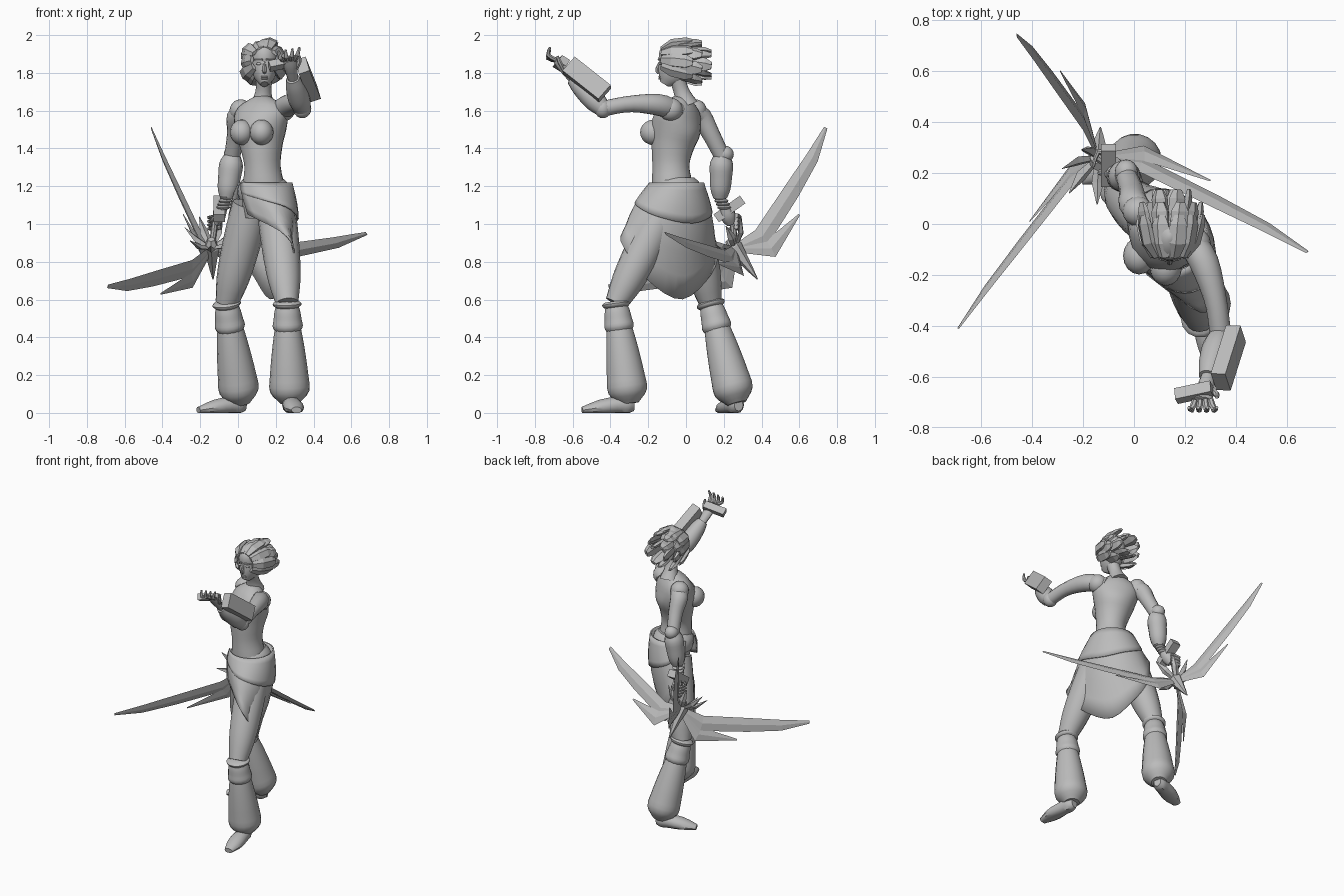
import bpy, bmesh, math
from mathutils import Vector, Matrix

if "Cube" in bpy.data.objects:
    bpy.data.objects.remove(bpy.data.objects["Cube"])

grey = bpy.data.materials.new("plain_grey")
grey.use_nodes = True
grey.diffuse_color = (0.5, 0.5, 0.5, 1)
grey.node_tree.nodes["Principled BSDF"].inputs["Base Color"].default_value = grey.diffuse_color


def point(x, y, z):
    return Vector((x, y, z))


RIGHTWARD, UPWARD, FORWARD = point(1, 0, 0), point(0, 0, 1), point(0, -1, 0)


def finish(name, bm, smooth=True):
    bmesh.ops.recalc_face_normals(bm, faces=bm.faces)
    mesh = bpy.data.meshes.new(name)
    bm.to_mesh(mesh)
    bm.free()
    part = bpy.data.objects.new(name, mesh)
    bpy.context.collection.objects.link(part)
    mesh.materials.append(grey)
    if smooth:
        bpy.ops.object.select_all(action="DESELECT")
        part.select_set(True)
        bpy.context.view_layer.objects.active = part
        bpy.ops.object.shade_smooth_by_angle(angle=math.radians(40))
    return part


def sample(values, t):
    """Read evenly spaced values along a smooth spline."""
    last = len(values) - 1
    i = min(int(t * last), last - 1)
    f = t * last - i
    before, a, b, after = values[max(i - 1, 0)], values[i], values[i + 1], values[min(i + 2, last)]
    start, stop = (b - before) / 2, (after - a) / 2
    ease = f * f * (3 - 2 * f)
    return a + (b - a) * ease + start * (f * (1 - f) ** 2) - stop * (f * f * (1 - f))


def loft(name, path, radii, depth=(1, 1), front=FORWARD, sides=14, rings=12, smooth=True):
    """Skin elliptical rings along a path; depth is the ring's front-to-side ratio."""
    bm, loops = bmesh.new(), []
    for i in range(rings):
        t = i / (rings - 1)
        ahead = (sample(path, min(t + .01, 1)) - sample(path, max(t - .01, 0))).normalized()
        across = front.cross(ahead).normalized()
        outward = ahead.cross(across)
        loop = []
        for k in range(sides):
            a = math.tau * k / sides
            offset = across * math.cos(a) + outward * math.sin(a) * sample(depth, t)
            co = sample(path, t) + offset * sample(radii, t)
            co.z = max(co.z, 0)
            loop.append(bm.verts.new(co))
        loops.append(loop)
    for low, high in zip(loops, loops[1:]):
        for k in range(sides):
            bm.faces.new((low[k - 1], low[k], high[k], high[k - 1]))
    bm.faces.new(loops[0])
    bm.faces.new(loops[-1])
    return finish(name, bm, smooth)


def ball(name, centre, *size):
    bm = bmesh.new()
    bmesh.ops.create_uvsphere(bm, u_segments=16, v_segments=10, radius=1)
    bmesh.ops.transform(bm, verts=bm.verts, matrix=Matrix.LocRotScale(centre, None, Vector(size)))
    finish(name, bm)


def block(name, start, end, width, depth, front):
    length = end - start
    across = front.cross(length).normalized()
    outward = length.normalized().cross(across)
    turn = Matrix((across * width, outward * depth, length)).transposed().to_4x4()
    bm = bmesh.new()
    bmesh.ops.create_cube(bm, size=1, matrix=Matrix.Translation((start + end) / 2) @ turn)
    finish(name, bm, False)


# Torso, turned towards the right
FACING = point(-.5, -.85, 0)
loft("torso", [point(.14, -.05, 1.04), point(.13, -.08, 1.3), point(.12, -.055, 1.5), point(.13, -.015, 1.67)],
     [.11, .12, .095, .112, .138, .15, .05], [.9, .9, 1.05, 1, .95, .65, .8], FACING, 20, 22)
for side, centre in (("right", point(.02, -.125, 1.485)), ("left", point(.125, -.17, 1.485))):
    ball(side + "_breast", centre, .063, .073, .068)
HEAD = point(.14, -.05, 1.86)
loft("neck", [point(.13, 0, 1.63), HEAD + UPWARD * -.08], [.065, .042, .045])

# Head and face
loft("head", [HEAD + point(0, -.065, -.12), HEAD + point(0, -.01, -.03), HEAD + UPWARD * .04, HEAD + UPWARD * .12],
     [.02, .06, .07, .073, .064, .01], (1.3, 1.3), sides=18)
loft("nose", [HEAD + FORWARD * .088, HEAD + point(0, -.102, -.045), HEAD + point(0, -.09, -.06)], [.005, .012, .008],
     front=RIGHTWARD, sides=8, rings=6)
for drop in (.08, .09):
    ball("lip", HEAD + point(0, -.085, -drop), .02, .012, .006)
for mirror in (-1, 1):
    ball("eye", HEAD + point(mirror * .03, -.085, -.012), .015, .008, .007)
    loft("brow", [HEAD + point(mirror * out, out / 2 - .1, .01) for out in (.01, .035, .06)], [.006, .004],
         front=UPWARD, sides=6, rings=5)
    ball("ear", HEAD + point(mirror * .075, .01, -.025), .01, .02, .03)

# Hair: broad wedge locks swept back from the hairline in three layers
for count, spread, root, reach, back in ((8, 2.1, .066, .118, -.08), (8, 2.5, .07, .112, -.03), (6, 2.8, .03, .065, .02)):
    for i in range(count):
        angle = spread * (2 * i / (count - 1) - 1)
        rim = point(math.sin(angle), 0, math.cos(angle))
        tip = reach + .008 * (-1) ** i
        path = [HEAD + rim * r + point(0, back + step, .006 - step / 8)
                for r, step in ((root, 0), (tip * .85, .055), (tip, .13), (tip * 1.04, .165))]
        loft("hair_lock", path, [.022, .038, .038, .02], (.45, .4), rim, 5, 4, False)


def finger(name, base, reach, curl, front):
    loft(name, [base, base + reach, base + reach + curl], [.013, .012, .006], front=front, sides=7, rings=5)


# Left arm, stretched forward with a raised forearm
elbow, wrist = point(.34, -.44, 1.61), point(.29, -.6, 1.77)
palm_end = wrist + point(-.02, -.09, .1)
loft("left_upper_arm", [point(.2, -.04, 1.59), point(.27, -.14, 1.63), point(.32, -.3, 1.635), elbow],
     [.05, .058, .044, .042], front=UPWARD)
ball("left_shoulder", point(.24, -.08, 1.605), .062, .065, .062)
ball("left_elbow_pad", elbow, .048, .045, .05)
loft("left_bracer", [elbow, wrist], [.045, .058, .052, .036], front=RIGHTWARD)
block("left_forearm_plate", point(.4, -.43, 1.69), point(.34, -.62, 1.84), .1, .06, point(1, .1, .2))
loft("left_hand", [wrist, palm_end], [.028, .032, .038, .034], [.9, .5], point(0, -.6, -.8), 10)
block("hand_grip", point(.165, -.675, 1.835), point(.305, -.645, 1.865), .05, .04, point(0, .5, .8))
for i in range(4):
    splay = .03 - .02 * i
    finger("left_finger", palm_end + RIGHTWARD * splay, point(splay / 2, -.04, .025 - .006 * i),
           point(splay / 3, .01, .04), RIGHTWARD)
finger("left_thumb", wrist + point(.015, -.05, .05), point(.02, -.02, .04), point(0, -.01, .03), RIGHTWARD)

# Right arm, hanging behind the body
elbow, wrist = point(-.03, .19, 1.36), point(-.06, .18, 1.14)
palm_end = point(-.11, .24, 1)
loft("right_upper_arm", [point(.05, .02, 1.59), point(0, .075, 1.57), point(-.01, .13, 1.48), elbow],
     [.05, .058, .048, .042])
ball("right_shoulder", point(.015, .05, 1.6), .06, .06, .06)
ball("right_elbow_pad", elbow + point(0, .015, .01), .045, .048, .045)
loft("right_bracer", [elbow, wrist], [.045, .063, .06, .054, .038])
loft("right_hand", [wrist, palm_end], [.028, .025, .04, .025], [1, .6], RIGHTWARD, 10)
for i in range(4):
    ball("wrist_ring", wrist.lerp(palm_end, i / 8), .037, .037, .013)
    knuckle = palm_end + point(.02, .025, .045 - .02 * i)
    finger("right_finger", knuckle, point(-.05, .02, -.01), point(-.02, -.06, 0), UPWARD)
finger("right_thumb", palm_end + point(.02, -.02, .06), point(-.03, -.02, -.02), point(-.02, 0, -.02), UPWARD)


# Legs: thigh, knee trim, cuff, ballooned trouser and flat-soled foot
def leg(side, hip, knee, ankle, toe):
    def along(*places):
        return [knee.lerp(ankle, place) for place in places]

    heel = ankle + (ankle - toe) * .1
    heel.z = .04
    loft(side + "_thigh", [hip, knee], [.1, .102, .09, .06], sides=16)
    loft(side + "_knee_trim", along(-.02, .04), [.06, .076, .074, .06], rings=6)
    loft(side + "_knee_cuff", along(.04, .28), [.062, .069, .074, .08, .066])
    loft(side + "_trouser", along(.22, 1), [.066, .077, .09, .101, .104, .05], sides=18, rings=16)
    loft(side + "_foot", [heel, heel.lerp(toe, .3) + UPWARD * .01, toe], [.025, .042, .048, .053, .028],
         [1.2, 1.1, .8, .6], UPWARD, 12)


leg("left", point(.2, -.1, 1.1), point(.26, -.37, .58), point(.275, -.3, .05), point(.31, -.55, .015))
leg("right", point(.07, .01, 1.1), point(-.06, .13, .58), point(.015, .27, .05), point(-.21, .18, .015))

# Draped skirt: from a round waist line to a pointed hem
CENTRE = point(.135, -.05, 1.22)
HEM = [point(.05, -.2, 1.05), point(.24, -.34, .95), point(.3, -.32, .86), point(.27, -.2, .7), point(.18, -.03, .6),
       point(.1, .11, .7), point(.02, .17, .85), point(-.05, .1, 1.05)]


def drape(name, coverage, puff, rows=6, columns=25):
    bm, grid = bmesh.new(), []
    for row in range(rows):
        t, line = row / (rows - 1), []
        for column in range(columns):
            around = column / (columns - 1)
            angle = math.radians(310 * around - 150)
            outward = point(math.cos(angle), math.sin(angle), 0)
            spot = (CENTRE + outward * .135).lerp(sample(HEM, around), t * coverage)
            # the cloth puffs out most over the seat, least over the forward thigh
            swell = puff * (.3 + .9 * math.sin(math.pi * around) ** 2)
            line.append(bm.verts.new(spot + outward * swell * math.sin(math.pi * min(t * coverage + .1, 1))))
        grid.append(line)
    for high, low in zip(grid, grid[1:]):
        for k in range(columns - 1):
            bm.faces.new((high[k], high[k + 1], low[k + 1], low[k]))
    cloth = finish(name, bm).modifiers.new("cloth", "SOLIDIFY")
    cloth.thickness = .008


drape("skirt", 1, .04)
drape("skirt_overlap", .35, .05)
loft("waistband", [CENTRE + UPWARD * -.09, CENTRE + UPWARD * .025], [.13, .141, .134, .1], (.95, .95), FACING, 16, 8)

# Bladed weapon: grip, hub, three long and three short blades set on edge
AXIS = point(.04, .59, -.81)
HUB = point(-.14, .26, .87)


def blade(name, tip, bends, radii, flatness=5):
    arm = tip - HUB
    path = [HUB] + [HUB + arm * reach + AXIS * lift for reach, lift in bends] + [tip]
    loft(name, path, radii, (flatness, flatness), AXIS, 4, len(path), False)


for side, long_tip, short_tip in (("back", point(-.46, .74, 1.51), point(-.29, .6, 1.05)),
                                  ("right", point(-.69, -.41, .67), point(-.41, .01, .63)),
                                  ("left", point(.68, -.11, .95), point(.3, .17, .79))):
    blade(side + "_long_blade", long_tip, ((.2, .08), (.55, .06), (.8, .04)), [.004, .01, .009, .007, .002])
    blade(side + "_short_blade", short_tip, ((.4, .09),), [.004, .01, .001])
across = AXIS.cross(RIGHTWARD).normalized()
for i in range(7):
    angle = math.tau * i / 7
    spoke = across * math.cos(angle) + AXIS.cross(across) * math.sin(angle)
    blade("hub_petal", HUB + spoke * .14 + AXIS * -.12, ((.6, .02),), [.012, .024, .002], .6)
loft("hub", [HUB + AXIS * -.06, HUB + AXIS * .2], [.02, .045, .03, .015, .003], front=RIGHTWARD, sides=6, rings=5,
     smooth=False)
loft("grip", [HUB, palm_end + UPWARD * .1], [.018, .016, .018], front=RIGHTWARD, sides=8, rings=4)
block("pommel_block", point(-.1, .16, 1.03), point(-.1, .3, 1.13), .05, .06, RIGHTWARD)
